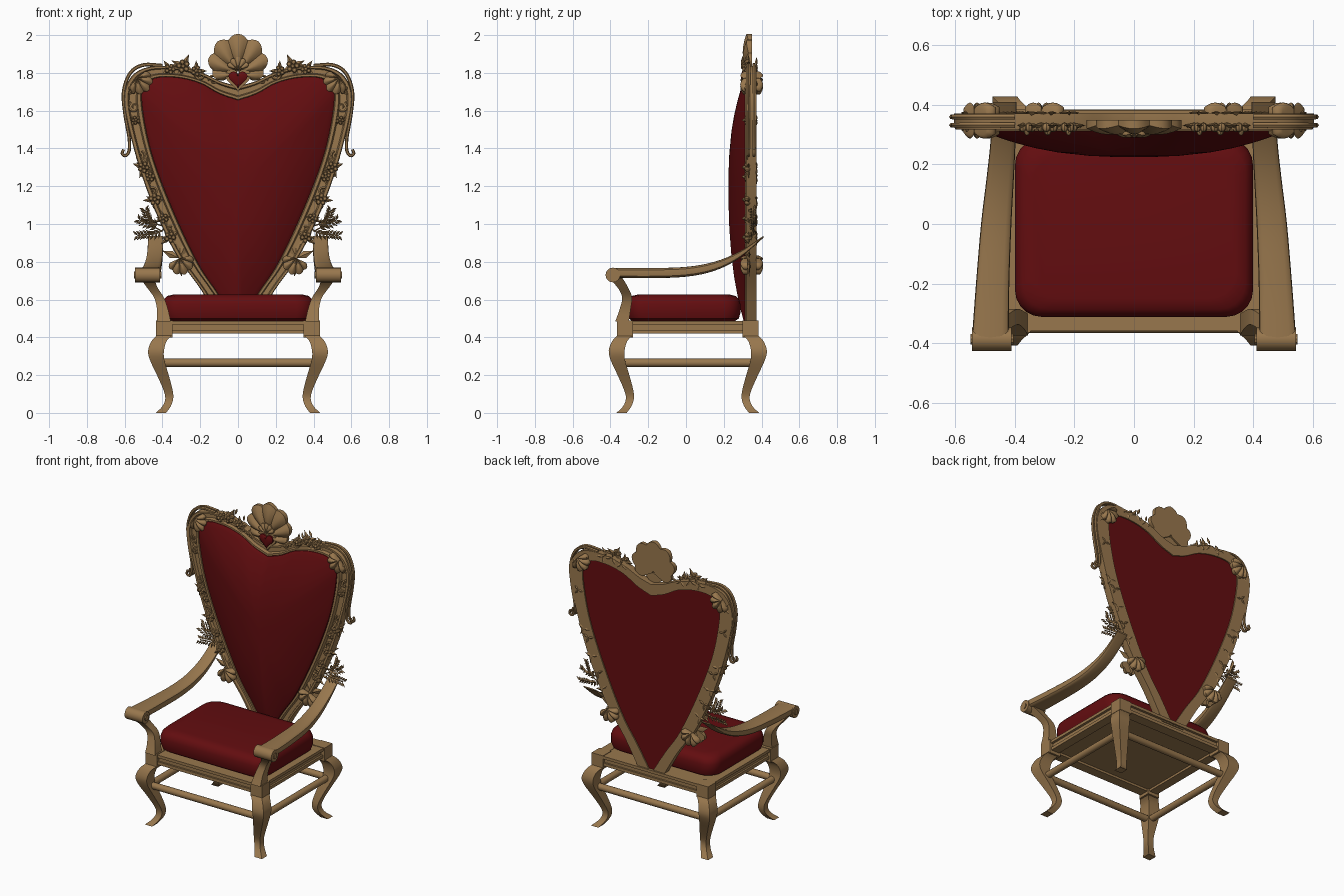
import bpy, bmesh, math
from mathutils import Vector as V

if "Cube" in bpy.data.objects:
    bpy.data.objects.remove(bpy.data.objects["Cube"])

def mat(name, c):
    m = bpy.data.materials.new(name)
    m.diffuse_color = (*c, 1)
    m.use_nodes = True
    m.node_tree.nodes["Principled BSDF"].inputs["Base Color"].default_value = m.diffuse_color
    return m
WOOD = mat("carved gilt wood", (0.315, 0.185, 0.075))
RED = mat("dark red velvet", (0.125, 0.004, 0.005))

def build(name, parts, m=WOOD, mirror=False, angle=35):
    """Join (verts, faces) parts into one object, optionally mirrored in x."""
    vs, fs = [], []
    for pv, pf in parts:
        for s in ((1, -1) if mirror else (1,)):
            o = len(vs)
            vs += [(p[0] * s, p[1], p[2]) for p in pv]
            fs += [[i + o for i in f] for f in pf]
    me = bpy.data.meshes.new(name)
    me.from_pydata(vs, [], fs)
    bm = bmesh.new(); bm.from_mesh(me)
    bmesh.ops.remove_doubles(bm, verts=bm.verts, dist=1e-5)
    bmesh.ops.recalc_face_normals(bm, faces=bm.faces)
    bm.to_mesh(me); bm.free()
    ob = bpy.data.objects.new(name, me)
    bpy.context.collection.objects.link(ob)
    me.materials.append(m)
    bpy.ops.object.select_all(action='DESELECT')
    ob.select_set(True); bpy.context.view_layer.objects.active = ob
    bpy.ops.object.shade_smooth_by_angle(angle=math.radians(angle))
    return ob

def loft(rings, caps=True):
    n = len(rings[0])
    vs = [p for r in rings for p in r]
    fs = [[i * n + j, i * n + (j + 1) % n, (i + 1) * n + (j + 1) % n, (i + 1) * n + j]
          for i in range(len(rings) - 1) for j in range(n)]
    if caps:
        fs += [list(range(n))[::-1], [len(vs) - n + j for j in range(n)]]
    return vs, fs

def spline(pts, k=4):
    """Catmull-Rom through points of any dimension."""
    P = [V(p) for p in pts]
    P = [2 * P[0] - P[1]] + P + [2 * P[-1] - P[-2]]
    out = []
    for i in range(1, len(P) - 2):
        a, b, c, d = P[i - 1:i + 3]
        for s in range(k):
            t = s / k
            out.append(0.5 * (2 * b + (c - a) * t + (2 * a - 5 * b + 4 * c - d) * t * t
                              + (3 * b - a - 3 * c + d) * t ** 3))
    return out + [P[-2]]

def box(x0, x1, y0, y1, z0, z1):
    return loft([[(x0, y0, z), (x1, y0, z), (x1, y1, z), (x0, y1, z)] for z in (z0, z1)])

def tube(pts, r, n=6, taper=0.0, flat=1.0):
    rings, P = [], [V(p) for p in pts]
    for i, p in enumerate(P):
        t = (P[min(i + 1, len(P) - 1)] - P[max(i - 1, 0)]).normalized()
        u = t.cross(V((0, 1, 0)) if abs(t.y) < 0.9 else V((0, 0, 1))).normalized()
        w = t.cross(u) * flat
        q = r * (1 - taper * i / (len(P) - 1))
        rings.append([p + q * (math.cos(2 * math.pi * j / n) * u + math.sin(2 * math.pi * j / n) * w)
                      for j in range(n)])
    return loft(rings)

def blob(c, rx, ry, rz, n=8, m=5):
    rings = []
    for i in range(m + 1):
        a = 0.05 + (math.pi - 0.1) * i / m
        rings.append([(c[0] + rx * math.sin(a) * math.cos(2 * math.pi * j / n), c[1] - ry * math.cos(a),
                       c[2] + rz * math.sin(a) * math.sin(2 * math.pi * j / n)) for j in range(n)])
    return loft(rings)

def flower(x, z, r, y=0.325):
    out = [blob((x, y - 0.01, z), r * .35, 0.018, r * .35)]
    for k in range(5):
        a = 2 * math.pi * k / 5 + x * 9
        out.append(blob((x + .6 * r * math.cos(a), y, z + .6 * r * math.sin(a)), r * .42, 0.016, r * .42))
    return out

def leaf(x, z, a, L, y=0.34):
    d, s = V((math.cos(a), 0, math.sin(a))), V((-math.sin(a), 0, math.cos(a)))
    p = V((x, y, z))
    mid = p + d * L * .45
    vs = [p, mid + s * L * .2, p + d * L, mid - s * L * .2, mid - V((0, .01, 0)), mid + V((0, .006, 0))]
    return vs, [[i, (i + 1) % 4, k] for k in (4, 5) for i in range(4)]

def shell(x, z, y, a0, R, side, spread, lobes, depth, front=-1):
    """Scalloped fan; front=-1 faces the viewer, +1 the back."""
    n, grid = lobes * 6, ([], [])
    for i in range(7):
        t = i / 6
        for g, row in enumerate(grid):
            for j in range(n + 1):
                u = 2 * j / n - 1
                rib = abs(math.sin(math.pi * j / 6))
                r = (R + (side - R) * u * u) * (1 - .12 * t * (1 - rib)) * (.04 + .96 * t)
                a = a0 + u * spread
                dy = 0 if g else depth * (.25 + .75 * math.sin(math.pi * min(1, .15 + .7 * t))) * (.65 + .35 * rib)
                row.append((x + r * math.sin(a), y + front * dy, z + r * math.cos(a)))
    m = n + 1
    fs = [[o + i * m + j, o + i * m + j + 1, o + (i + 1) * m + j + 1, o + (i + 1) * m + j]
          for o in (0, 7 * m) for i in range(6) for j in range(n)]
    edge = list(range(m)) + [i * m + n for i in range(1, 7)] + [6 * m + j for j in range(n - 1, -1, -1)] \
        + [i * m for i in range(5, 0, -1)]
    fs += [[a, b, b + 7 * m, a + 7 * m] for a, b in zip(edge, edge[1:] + edge[:1])]
    return grid[0] + grid[1], fs

def curl(x, z, r, turn=1, start=0.0, y=0.328):
    return tube([(x + r * (1 - k / 18) * math.cos(start + turn * k * .55), y,
                  z + r * (1 - k / 18) * math.sin(start + turn * k * .55)) for k in range(16)], .007, 5, .4)

# Cabriole legs with square blocks
rows = spline([(0, .41, .041), (.028, .38, .04), (.044, .33, .042), (.038, .28, .038), (.008, .2, .031),
               (-.02, .12, .024), (-.026, .075, .021), (-.012, .035, .022), (.018, 0, .027)], 3)
for name, cy, sy in (("front_legs", -.323, -1), ("back_legs", .342, 1)):
    leg = loft([[(.39 + d + a * h, cy + sy * d + b * h, max(z, 0)) for a, b in ((-1, -1), (1, -1), (1, 1), (-1, 1))]
                for d, z, h in rows])
    build(name, [leg, box(.348, .433, cy - .042, cy + .042, .40, .49)], mirror=True)

# Moulded seat rails, bottom board and stretchers
rails = []
for z0, z1, o in ((.42, .44, .0), (.44, .468, -.012), (.468, .487, .004)):
    rails += [box(-.36, .36, -.355 - o, -.29, z0, z1), box(-.36, .36, .31, .378 + o, z0, z1)]
    rails += [box(s - .03 - (o if s < 0 else 0), s + .03 + (o if s > 0 else 0), -.3, .32, z0, z1) for s in (-.39, .39)]
build("seat_rails", rails)
build("seat_board", [box(-.37, .37, -.3, .32, .435, .485)])
build("stretchers", [tube([(-.4, y, .265), (.4, y, .265)], .022, 12) for y in (-.345, .362)]
      + [tube([(x, -.34, .265), (x, .36, .265)], .022, 12) for x in (-.412, .412)])

# Seat cushion
def rounded(ins, z, c=.09):
    X, out = .4 - ins, []
    for cx, cy, a0 in ((X - c, .288 - ins - c, 0), (c - X, .288 - ins - c, 90), (c - X, -.312 + ins + c, 180), (X - c, -.312 + ins + c, 270)):
        out += [(cx + c * math.cos(math.radians(a0 + k * 18)), cy + c * math.sin(math.radians(a0 + k * 18)), z) for k in range(6)]
    return out
build("seat_cushion", [loft([rounded(i, z) for i, z in ((.03, .485), (.008, .5), (0, .53), (0, .575), (.007, .6),
                                                       (.025, .619), (.06, .627))])], RED)

# Heart-shaped back: inner and outer outlines (right half, top to tip)
inner = spline([(0, 1.655), (.1, 1.69), (.2, 1.745), (.32, 1.775), (.44, 1.772), (.5, 1.72), (.508, 1.63),
                (.47, 1.42), (.405, 1.22), (.3, .97), (.2, .77), (.105, .63), (0, .46)])
outer = spline([(0, 1.73), (.09, 1.755), (.19, 1.80), (.32, 1.832), (.47, 1.832), (.565, 1.78), (.605, 1.66),
                (.565, 1.45), (.49, 1.2), (.395, .97), (.31, .81), (.195, .65), (.085, .46)])
prof = [(0, .372), (0, .325), (.06, .313), (.24, .313), (.32, .335), (.7, .335), (.78, .318), (.95, .318), (1, .328), (1, .372)]
build("back_frame", [loft([[(p.x + (q.x - p.x) * t, y, p.y + (q.y - p.y) * t) for t, y in prof]
                           for p, q in zip(inner, outer)])], mirror=True)

# Domed back cushion and flat rear panel
loop = [(p.x, p.y) for p in inner] + [(-p.x, p.y) for p in inner[-2:0:-1]]
def ring(t, y):
    return [(x * t, y, 1.2 + (z - 1.2) * t) for x, z in loop]
build("back_cushion", [loft([ring(.01, .364), ring(1, .364), ring(1, .315)]
                            + [ring(t, .313 - .088 * (1 - t ** 2.5)) for t in (.985, .95, .88, .78, .65, .5, .3, .15, .01)])], RED)

# Armrests, scrolled hand ends and curved posts
arm = spline([(-.39, .483, .742, .062, .026), (-.2, .475, .74, .056, .027), (0, .463, .747, .051, .026),
              (.15, .45, .776, .046, .024), (.28, .44, .835, .042, .018), (.41, .435, .932, .04, .005)])
def arm_ring(y, x, z, w, h):
    c = [2 * math.pi * k / 16 for k in range(16)]
    return [(x + w * math.copysign(abs(math.cos(a)) ** .5, math.cos(a)), y,
             z + h * math.copysign(abs(math.sin(a)) ** .5, math.sin(a))) for a in c]
build("armrests", [loft([arm_ring(*a) for a in arm])], mirror=True)
build("arm_scrolls", [tube([(.412, -.387, .73), (.545, -.387, .73)], .039, 16),
                      tube([(.405, -.387, .73), (.55, -.387, .73)], .018, 10)], mirror=True)
post = spline([(.392, -.338, .485, .036), (.4, -.322, .55, .029), (.418, -.312, .61, .026),
               (.455, -.335, .665, .028), (.482, -.375, .715, .038)])
build("arm_posts", [loft([[(x + a * h, y + b * h, z) for a, b in ((-1, -1), (1, -1), (1, 1), (-1, 1))]
                          for x, y, z, h in post])], mirror=True)

# Crest shell with small red heart
R = math.radians
build("crest_shell", [shell(0, 1.8, .35, 0, .207, .1, R(118), 7, .05),
                      shell(0, 1.815, .31, 0, .07, .06, R(75), 5, .02)], angle=50)
def heart(s, y, cz):
    return [(s * math.sin(a) ** 3, y, cz + s * (.81 * math.cos(a) - .31 * math.cos(2 * a) - .125 * math.cos(3 * a) - .06 * math.cos(4 * a)))
            for a in (2 * math.pi * k / 32 for k in range(32))]
build("crest_heart_mount", [loft([heart(.068, .34, 1.77), heart(.068, .308, 1.77)])])
build("crest_heart", [loft([heart(.05, .31, 1.77), heart(.05, .297, 1.77), heart(.03, .29, 1.77)])], RED)

# Scrolling vines on the outer edge and in the frame channel
vine = spline([(.4, 1.838), (.5, 1.842), (.57, 1.80), (.606, 1.7), (.598, 1.58), (.577, 1.46), (.576, 1.39), (.594, 1.362),
               (.613, 1.372), (.606, 1.395)])
build("outer_vines", [tube([(p.x, y, p.y) for p in vine], .01, 6, .2) for y in (.332, .36)], mirror=True)
build("frame_curls", [curl(.13, 1.76, .03), curl(.2, 1.79, .028, -1), curl(.52, 1.36, .03, 1, 2), curl(.55, 1.62, .03, -1, 1),
                      curl(.45, 1.17, .025, 1, 1), curl(.36, .96, .025, -1, 2)], mirror=True)

# Flowers with leaves along the frame
spots = [(.22, 1.81, .03), (.29, 1.835, .037), (.36, 1.82, .03), (.55, 1.72, .032), (.54, 1.55, .024), (.5, 1.30, .032),
         (.465, 1.25, .028), (.44, 1.13, .034), (.395, 1.03, .028), (.36, .93, .032)]
parts = []
for x, z, r in spots:
    parts += flower(x, z, r)
    parts += [leaf(x, z, a + x * 7, r * 1.9, .332) for a in (0, 1.6, 3.1, 4.7)]
    parts += [leaf(x, z, a + x * 5, r * 1.5, .374) for a in (.6, 2.7, 4.4)]
build("frame_flowers", parts, mirror=True)

# Small shells on both faces of the frame
small = []
for x, z, a in ((.515, 1.75, R(-135)), (.3, .79, R(200))):
    for y, f in ((.325, -1), (.37, 1)):
        small.append(shell(x - .03 * math.sin(a), z - .03 * math.cos(a), y, a, .09, .065, R(85), 5, .038, f))
build("frame_shells", small, mirror=True, angle=50)
build("lower_leaves", [leaf(.31, .82, a, .1, .335) for a in (.4, 1.3, 2.0, 4.6)], mirror=True)

# Leafy sprays beside the armrest ends
spray = []
for pts in ([(.38, .98), (.43, .95), (.48, .945), (.53, .94)], [(.4, .96), (.45, .99), (.475, 1.03), (.49, 1.07)],
            [(.4, .99), (.44, 1.0), (.48, 1.0), (.52, 1.02)]):
    s = spline(pts, 3)
    spray.append(tube([(p.x, .355, p.y) for p in s], .004, 5))
    for i, p in enumerate(s[2:]):
        d = s[i + 2] - s[i + 1]
        a = math.atan2(d.y, d.x)
        spray += [leaf(p.x, p.y, a + k, .036, .355 + .012 * k) for k in (-.8, .8)]
build("leaf_sprays", spray, mirror=True)
